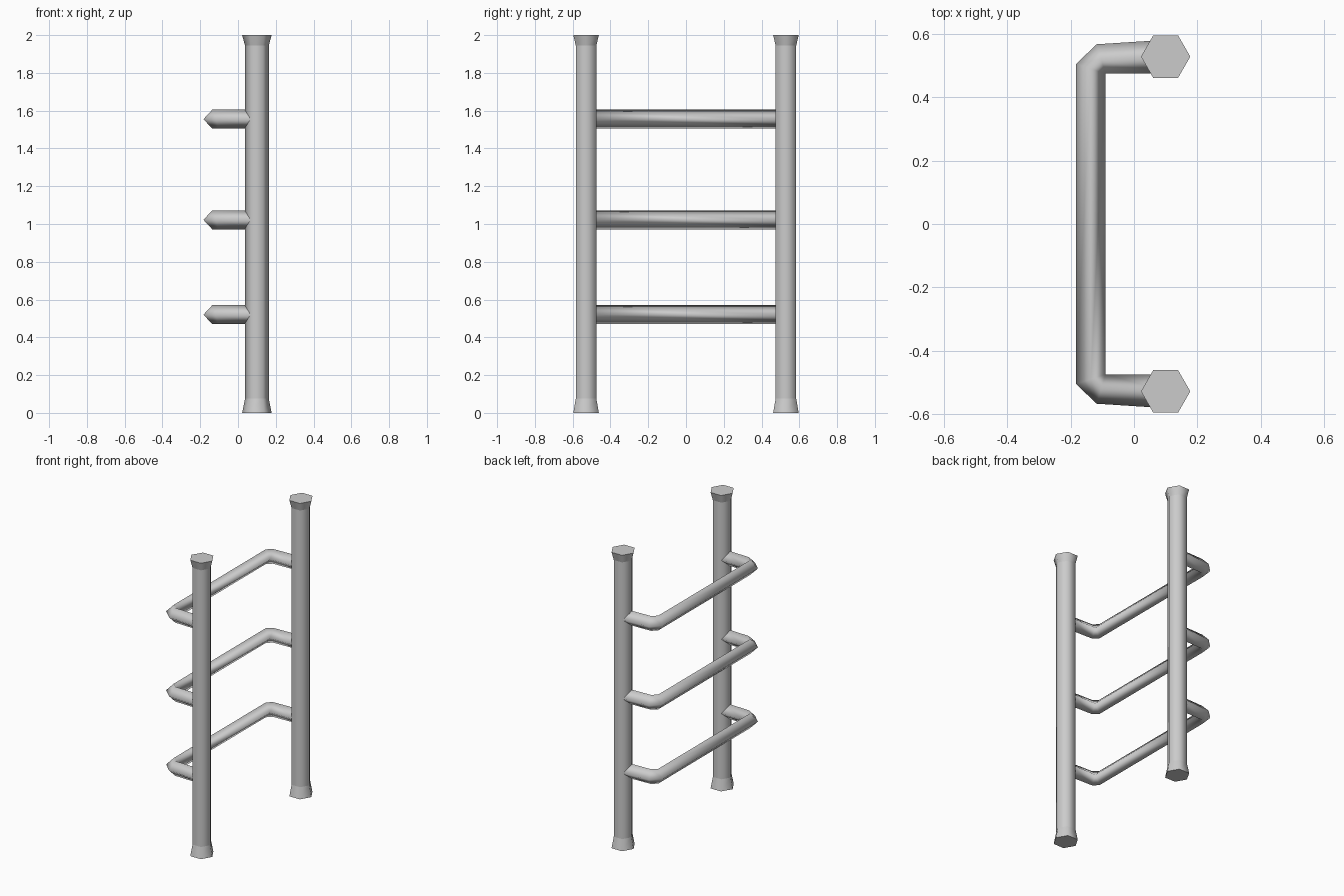
import bpy
import bmesh
from math import cos, sin, pi

cube = bpy.data.objects.get("Cube")
if cube:
    bpy.data.objects.remove(cube)

metal = bpy.data.materials.new("light grey metal")
metal.use_nodes = True
GREY = (0.6, 0.6, 0.6, 1)
metal.diffuse_color = GREY
metal.node_tree.nodes["Principled BSDF"].inputs["Base Color"].default_value = GREY


def loft(name, rings, capped=True):
    """Skin a list of equal-length point rings into a smooth tube with flat ends."""
    bm = bmesh.new()
    loops = [[bm.verts.new(p) for p in ring] for ring in rings]
    n = len(loops[0])
    for a, b in zip(loops, loops[1:]):
        for i in range(n):
            j = (i + 1) % n
            bm.faces.new((a[i], a[j], b[j], b[i])).smooth = True
    if capped:
        for end in (loops[0], loops[-1]):
            cap = bm.faces.new(end)
            for edge in cap.edges:
                edge.smooth = False
    bmesh.ops.remove_doubles(bm, verts=bm.verts, dist=0.0005)
    bmesh.ops.recalc_face_normals(bm, faces=bm.faces)
    mesh = bpy.data.meshes.new(name)
    bm.to_mesh(mesh)
    bm.free()
    mesh.materials.append(metal)
    obj = bpy.data.objects.new(name, mesh)
    bpy.context.collection.objects.link(obj)
    return obj


def hexagon(x, y, z, r):
    return [(x + r * cos(i * pi / 3), y + r * sin(i * pi / 3), z) for i in range(6)]


# Two hexagonal posts with flared feet and tops
POST_X, POST_Y, SHAFT_R, FLARE_R = 0.1, 0.529, 0.063, 0.078
FOOT_Z, NECK_Z, TOP_Z = 0.075, 1.945, 2.0
for side, y in (("left", POST_Y), ("right", -POST_Y)):
    sections = (
        ("post", (FOOT_Z, SHAFT_R), (NECK_Z, SHAFT_R)),
        ("foot", (0, FLARE_R), (FOOT_Z, SHAFT_R)),
        ("top", (NECK_Z, SHAFT_R), (TOP_Z, FLARE_R)),
    )
    for part, (z0, r0), (z1, r1) in sections:
        loft(f"{side}_{part}", [hexagon(POST_X, y, z0, r0), hexagon(POST_X, y, z1, r1)])


# Bent rungs: diamond section, given by inner and outer points of each ring
def diamond(inner, outer, z, half=0.05):
    (xi, yi), (xo, yo) = inner, outer
    xm, ym = (xi + xo) / 2, (yi + yo) / 2
    return [(xi, yi, z), (xm, ym, z + half), (xo, yo, z), (xm, ym, z - half)]


BEND = (-0.09, 0.475)
HALF = [
    ((0.1, 0.475), (0.1, 0.582)),
    (BEND, (-0.118, 0.568)),
    (BEND, (-0.183, 0.506)),
]
for name, z in (("lower", 0.52), ("middle", 1.022), ("upper", 1.555)):
    rings = [diamond(a, b, z) for a, b in HALF]
    rings += [[(x, -y, h) for x, y, h in ring] for ring in reversed(rings)]
    loft(f"{name}_rung", rings)
